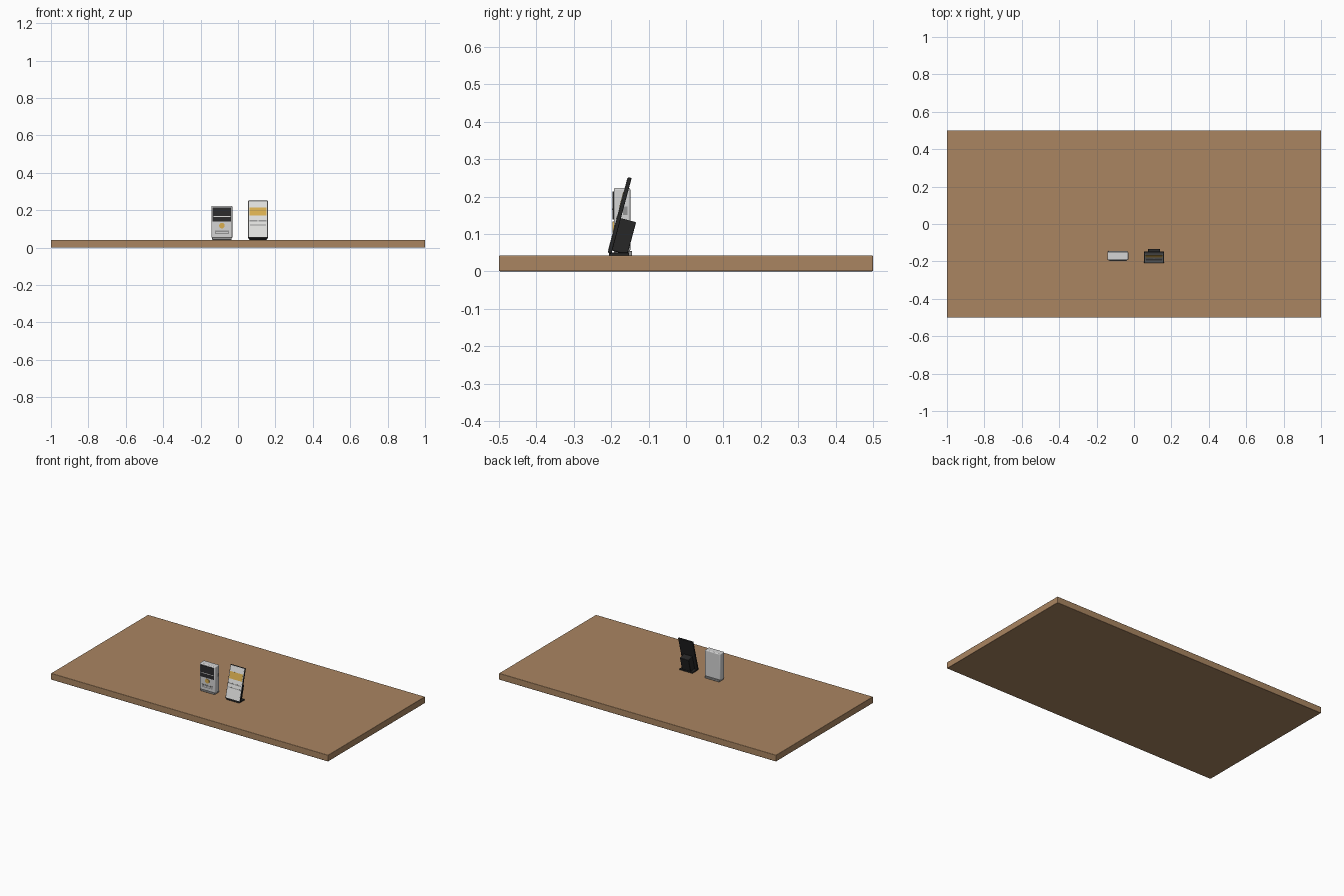
import bpy, bmesh, math
from mathutils import Matrix, Vector

cube = bpy.data.objects.get("Cube")
if cube:
    bpy.data.objects.remove(cube, do_unlink=True)


def material(name, r, g, b):
    m = bpy.data.materials.new(name)
    m.use_nodes = True
    m.diffuse_color = (r, g, b, 1)
    m.node_tree.nodes["Principled BSDF"].inputs["Base Color"].default_value = (r, g, b, 1)
    return m


WOOD = material("warm wood", 0.40, 0.235, 0.12)
SHELL = material("light grey plastic", 0.66, 0.66, 0.66)
FACE = material("off white face", 0.75, 0.75, 0.74)
SCREEN = material("dark screen", 0.025, 0.025, 0.027)
BLACK = material("black plastic", 0.02, 0.02, 0.02)
GOLD = material("gold", 0.70, 0.43, 0.08)
GREY = material("mid grey", 0.30, 0.30, 0.30)


def finish(name, bm, mat, frame, bevel=0):
    bmesh.ops.transform(bm, matrix=frame, verts=bm.verts)
    mesh = bpy.data.meshes.new(name)
    bm.to_mesh(mesh)
    bm.free()
    mesh.materials.append(mat)
    ob = bpy.data.objects.new(name, mesh)
    bpy.context.collection.objects.link(ob)
    if bevel:
        mod = ob.modifiers.new("Rounded edges", "BEVEL")
        mod.width = bevel
        mod.segments = 3
        bpy.ops.object.select_all(action="DESELECT")
        ob.select_set(True)
        bpy.context.view_layer.objects.active = ob
        bpy.ops.object.shade_smooth_by_angle(angle=math.radians(35))
    return ob


def box(name, x, y, z, mat, frame=Matrix(), bevel=0):
    """Box from three (low, high) ranges, placed in a frame."""
    bm = bmesh.new()
    bmesh.ops.create_cube(bm, size=1)
    spans = (x, y, z)
    for v in bm.verts:
        v.co = Vector([s[0] + (c + 0.5) * (s[1] - s[0]) for s, c in zip(spans, v.co)])
    return finish(name, bm, mat, frame, bevel)


def plate(name, half_width, z, mat, frame, x=0, front=0, thick=0.0012):
    """Thin panel lying on a front face."""
    return box(name, (x - half_width, x + half_width), (front - thick, front + 0.0005), z, mat, frame)


# Table top
TOP = 0.042
box("table_top", (-1, 1), (-0.5, 0.5), (0, TOP), WOOD, bevel=0.003)

# Upright reader on a small foot
reader = Matrix.Translation((-0.086, -0.193, TOP))
box("reader_foot", (-0.052, 0.052), (0, 0.049), (0, 0.012), GREY, reader, 0.002)
box("reader_body", (-0.056, 0.056), (0, 0.044), (0.01, 0.181), SHELL, reader, 0.005)
plate("reader_screen", 0.049, (0.097, 0.172), SCREEN, reader, thick=0.003)
plate("screen_line", 0.046, (0.122, 0.126), FACE, reader, front=-0.003)
plate("reader_slot_frame", 0.038, (0.03, 0.049), GREY, reader)
plate("reader_slot", 0.032, (0.036, 0.042), SHELL, reader, front=-0.001)
box("reader_side_port", (0.0555, 0.057), (0.024, 0.036), (0.109, 0.131), GREY, reader)

# Round gold button
bm = bmesh.new()
bmesh.ops.create_cone(bm, cap_ends=True, segments=24, radius1=0.015, radius2=0.015, depth=0.004)
finish("reader_button", bm, GOLD, reader @ Matrix.Translation((0, -0.001, 0.076))
       @ Matrix.Rotation(math.pi / 2, 4, "X"))

# Leaning panel with a stand block behind it
panel = Matrix.Translation((0.107, -0.209, 0.05)) @ Matrix.Rotation(math.radians(-15), 4, "X")
box("panel_case", (-0.053, 0.053), (0, 0.01), (0, 0.209), BLACK, panel, 0.0025)
plate("panel_face", 0.0505, (0.006, 0.206), FACE, panel)
plate("panel_gold_band", 0.046, (0.125, 0.169), GOLD, panel, front=-0.001)
for side in (-1, 1):
    plate("panel_bar_" + ("left" if side > 0 else "right"), 0.021, (0.093, 0.1), GREY, panel,
          x=side * 0.0235, front=-0.001)
plate("panel_lower_line", 0.044, (0.07, 0.075), GREY, panel, front=-0.001)
box("stand_block", (-0.032, 0.032), (0.009, 0.052), (0.008, 0.098), BLACK, panel, 0.003)
box("stand_foot", (0.06, 0.154), (-0.206, -0.152), (TOP, 0.05), BLACK, bevel=0.001)
